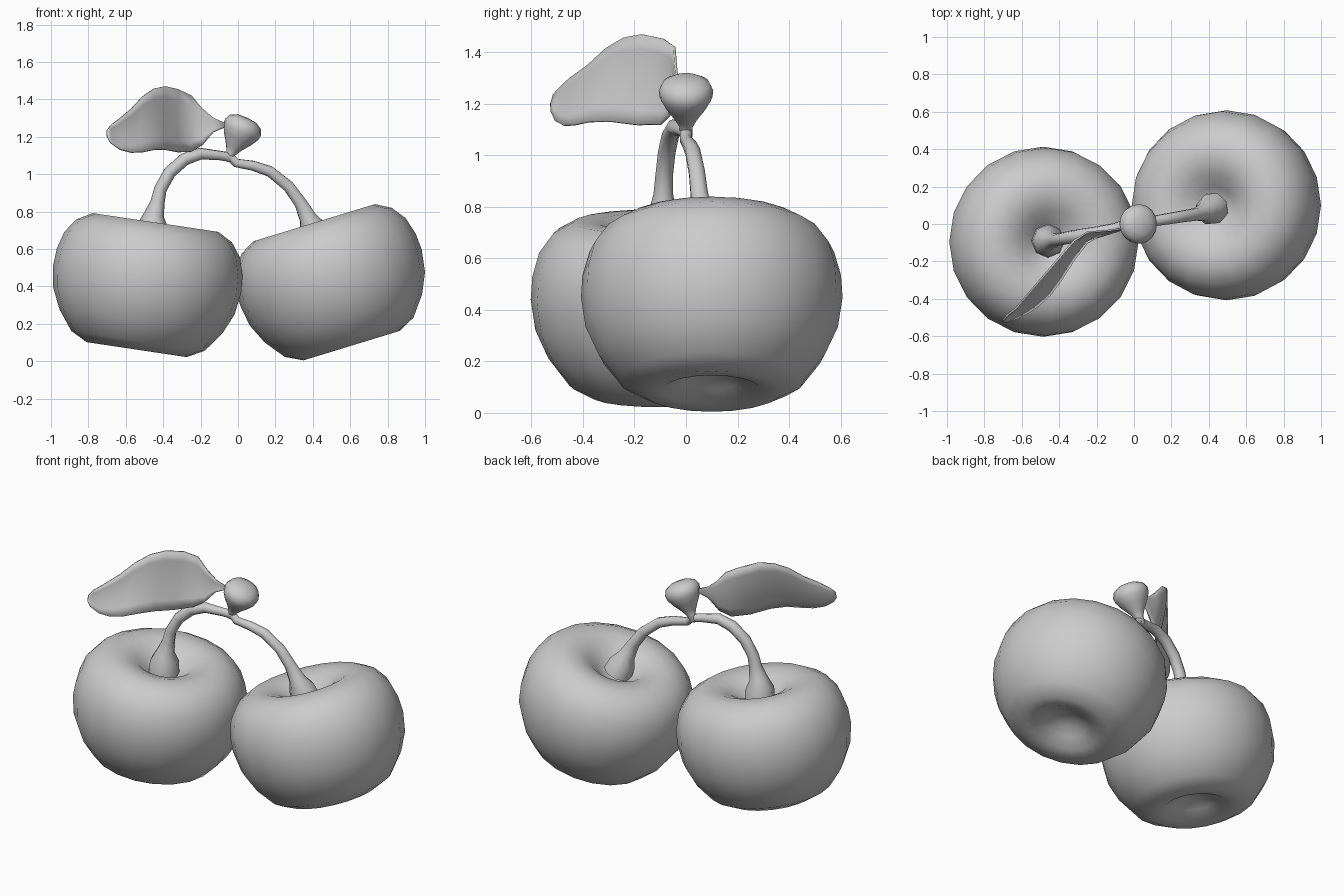
import bpy, bmesh
from math import radians, pi, sin
from mathutils import Matrix, Vector

if "Cube" in bpy.data.objects:
    bpy.data.objects.remove(bpy.data.objects["Cube"])


def finish(bm, name):
    bmesh.ops.recalc_face_normals(bm, faces=bm.faces)
    mesh = bpy.data.meshes.new(name)
    bm.to_mesh(mesh)
    bm.free()
    for p in mesh.polygons:
        p.use_smooth = True
    obj = bpy.data.objects.new(name, mesh)
    bpy.context.collection.objects.link(obj)
    return obj


def lathe(name, profile, location, lean, sides):
    """Spin (radius, height) points around z, then lean toward +x."""
    bm = bmesh.new()
    vs = [bm.verts.new((r, 0, h)) for r, h in profile]
    es = [bm.edges.new(pair) for pair in zip(vs, vs[1:])]
    bmesh.ops.spin(bm, geom=vs + es, cent=(0, 0, 0), axis=(0, 0, 1),
                   angle=2 * pi, steps=sides)
    bmesh.ops.remove_doubles(bm, verts=bm.verts, dist=0.0005)
    bm.transform(Matrix.Translation(location) @ Matrix.Rotation(radians(lean), 4, 'Y'))
    return finish(bm, name)


def tube(name, points):
    """Stem through (x, y, z, radius) points."""
    cu = bpy.data.curves.new(name, 'CURVE')
    cu.dimensions = '3D'
    cu.bevel_depth = 1
    cu.bevel_resolution = 2
    cu.use_fill_caps = True
    sp = cu.splines.new('POLY')
    sp.points.add(len(points) - 1)
    for p, (x, y, z, r) in zip(sp.points, points):
        p.co = (x, y, z, 1)
        p.radius = r
    sp.use_smooth = True
    obj = bpy.data.objects.new(name, cu)
    bpy.context.collection.objects.link(obj)


# Two dimpled cherries, leaning toward each other
cherry = [(0, -.27), (.06, -.275), (.12, -.305), (.19, -.345), (.27, -.352),
          (.36, -.305), (.44, -.2), (.49, -.09), (.508, .03), (.502, .12),
          (.475, .215), (.42, .29), (.34, .335), (.25, .335), (.17, .305),
          (.1, .245), (.05, .21), (0, .2)]
lathe("left_cherry", cherry, (-.49, -.095, .41), 8.5, 20)
lathe("right_cherry", cherry, (.505, .1, .42), -17, 20)

# Arched stems, flared where they meet the fruit
tube("left_stem", [(-.46, -.09, .64, .09), (-.458, -.09, .72, .085),
                   (-.45, -.09, .78, .055), (-.43, -.088, .85, .038),
                   (-.415, -.085, .92, .034), (-.365, -.075, 1.01, .034),
                   (-.285, -.06, 1.08, .034), (-.2, -.045, 1.11, .032),
                   (-.1, -.02, 1.1, .026), (-.04, 0, 1.09, .026)])
tube("right_stem", [(.425, .085, .645, .085), (.4, .072, .71, .078),
                    (.375, .062, .765, .05), (.335, .052, .845, .036),
                    (.27, .042, .935, .033), (.17, .026, 1.015, .031),
                    (.08, .012, 1.045, .028), (-.01, 0, 1.06, .025),
                    (-.05, 0, 1.1, .025)])

# Bulb-shaped knob at the joint
knob = [(0, -.01), (.026, 0), (.026, .04), (.045, .075), (.08, .125),
        (.102, .165), (.106, .195), (.092, .225), (.055, .245), (0, .25)]
lathe("stem_knob", knob, (-.055, 0, 1.075), 25, 16)

# Curved leaf: stations of x, bottom y, bottom z, top y, top z
stations = [(-.06, -.025, 1.255, -.025, 1.27), (-.13, -.045, 1.225, -.035, 1.3),
            (-.19, -.065, 1.155, -.04, 1.35), (-.25, -.1, 1.12, -.045, 1.42),
            (-.32, -.19, 1.118, -.09, 1.453), (-.39, -.3, 1.132, -.17, 1.47),
            (-.45, -.38, 1.13, -.24, 1.457), (-.51, -.435, 1.118, -.31, 1.415),
            (-.57, -.475, 1.116, -.38, 1.35), (-.63, -.505, 1.132, -.45, 1.3),
            (-.68, -.522, 1.168, -.49, 1.262), (-.698, -.525, 1.2, -.515, 1.235)]
bm = bmesh.new()
rows = []
for x, yb, zb, yt, zt in stations:
    a, b = Vector((x, yb, zb)), Vector((x, yt, zt))
    cup = .12 * (zt - zb)
    rows.append([bm.verts.new(a.lerp(b, k / 6) + Vector((-.5, .6, 0)) * cup * sin(pi * k / 6) * .5)
                 for k in range(7)])
for r0, r1 in zip(rows, rows[1:]):
    for k in range(6):
        bm.faces.new((r0[k], r0[k + 1], r1[k + 1], r1[k]))
leaf = finish(bm, "leaf")
mod = leaf.modifiers.new("thickness", 'SOLIDIFY')
mod.thickness = .01
mod.offset = 0
